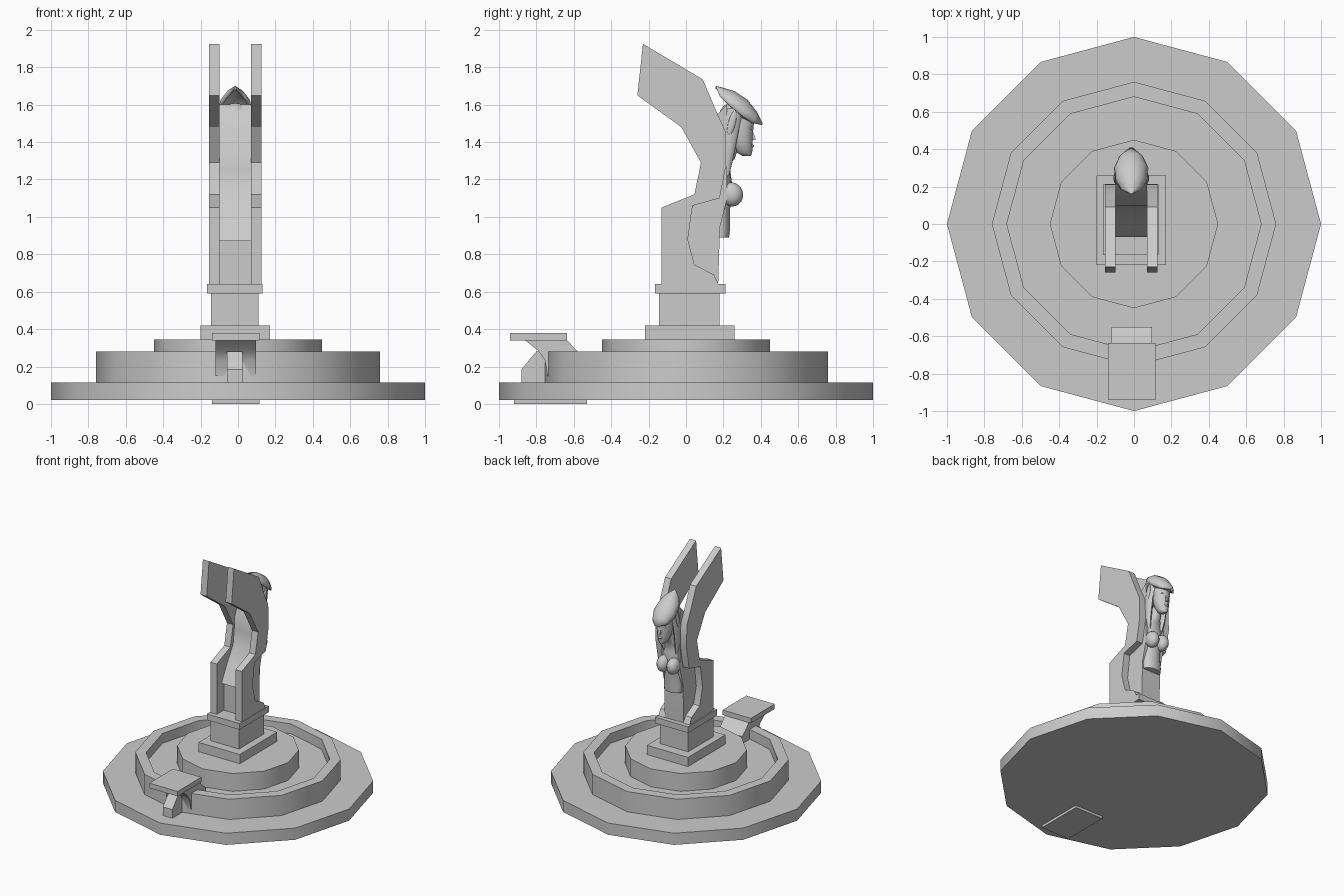
import bpy, bmesh
from math import sin, cos, pi, radians
from mathutils import Vector, Matrix

cube = bpy.data.objects.get("Cube")
if cube:
    bpy.data.objects.remove(cube, do_unlink=True)

stone = bpy.data.materials.new("grey_stone")
stone.use_nodes = True
stone.diffuse_color = (0.6, 0.6, 0.6, 1)
stone.node_tree.nodes["Principled BSDF"].inputs["Base Color"].default_value = (0.6, 0.6, 0.6, 1)
CX = -0.015  # statue centre line


def finish(name, bm, angle=35):
    bmesh.ops.recalc_face_normals(bm, faces=bm.faces)
    mesh = bpy.data.meshes.new(name)
    bm.to_mesh(mesh)
    bm.free()
    ob = bpy.data.objects.new(name, mesh)
    bpy.context.collection.objects.link(ob)
    mesh.materials.append(stone)
    bpy.ops.object.select_all(action='DESELECT')
    ob.select_set(True)
    bpy.context.view_layer.objects.active = ob
    bpy.ops.object.shade_smooth_by_angle(angle=radians(angle))
    return ob


def box(name, x0, x1, y0, y1, z0, z1):
    bm = bmesh.new()
    bmesh.ops.create_cube(bm, size=1)
    for v in bm.verts:
        v.co = Vector(((x0 + x1) / 2 + v.co.x * (x1 - x0),
                       (y0 + y1) / 2 + v.co.y * (y1 - y0),
                       (z0 + z1) / 2 + v.co.z * (z1 - z0)))
    return finish(name, bm)


def slab(name, profile, x0, x1, angle=25):
    """Extrude a (y, z) outline from x0 to x1."""
    bm = bmesh.new()
    face = bm.faces.new([bm.verts.new((x0, y, z)) for y, z in profile])
    out = bmesh.ops.extrude_face_region(bm, geom=[face])["geom"]
    bmesh.ops.translate(bm, vec=(x1 - x0, 0, 0),
                        verts=[g for g in out if isinstance(g, bmesh.types.BMVert)])
    return finish(name, bm, angle)


def loft(name, rings, n=16, cap=True, angle=50):
    """Skin a stack of horizontal ellipses: (x, y, z, rx, ry)."""
    bm = bmesh.new()
    loops = [[bm.verts.new((x + rx * cos(2 * pi * i / n), y + ry * sin(2 * pi * i / n), z))
              for i in range(n)] for x, y, z, rx, ry in rings]
    for a, b in zip(loops, loops[1:]):
        for i in range(n):
            j = (i + 1) % n
            bm.faces.new((a[i], a[j], b[j], b[i]))
    if cap:
        bm.faces.new(loops[0])
        bm.faces.new(loops[-1])
    return finish(name, bm, angle)


def ball(name, centre, radii, tilt=0):
    bm = bmesh.new()
    bmesh.ops.create_uvsphere(bm, u_segments=14, v_segments=10, radius=1)
    bm.transform(Matrix.Translation(centre) @ Matrix.Rotation(tilt, 4, 'X')
                 @ Matrix.Diagonal((*radii, 1)))
    return finish(name, bm, 60)


def disc(name, steps):
    return loft(name, [(0, 0, z, r, r) for r, z in steps], 12, angle=35)


# Twelve-sided fountain steps and basin
disc("base_step", [(1, 0.02), (1, 0.115)])
disc("basin", [(0.76, 0.115), (0.76, 0.28), (0.68, 0.28), (0.68, 0.2)])
disc("inner_step", [(0.45, 0.19), (0.45, 0.345)])
box("under_plate", -0.14, 0.115, -0.92, -0.53, 0, 0.021)

# Square pedestal
box("plinth", -0.2, 0.17, -0.22, 0.26, 0.34, 0.42)
box("pedestal", -0.145, 0.11, -0.145, 0.18, 0.42, 0.59)
box("pedestal_cap", -0.165, 0.13, -0.165, 0.21, 0.59, 0.64)

# Ledge in front, with curved bracket and foot
box("ledge_top", -0.14, 0.115, -0.94, -0.635, 0.34, 0.38)
slab("ledge_bracket", [(-0.86, 0.34), (-0.79, 0.285), (-0.755, 0.235), (-0.74, 0.15),
                       (-0.68, 0.15), (-0.55, 0.2), (-0.55, 0.26), (-0.59, 0.29),
                       (-0.635, 0.34)], -0.12, 0.095)
slab("ledge_foot", [(-0.88, 0.115), (-0.88, 0.185), (-0.8, 0.28), (-0.74, 0.28),
                    (-0.74, 0.115)], -0.06, 0.025)

# Two tall wing slabs
wing = [(-0.13, 0.64), (-0.13, 1.05), (0.045, 1.12), (0.08, 1.29), (-0.025, 1.48),
        (-0.26, 1.65), (-0.23, 1.925), (0.09, 1.735), (0.16, 1.57), (0.21, 1.46),
        (0.215, 1.28), (0.18, 1.1), (0.035, 1.06), (0.01, 0.88), (0.045, 0.745),
        (0.15, 0.69), (0.175, 0.64)]
slab("right_wing", wing, -0.155, -0.1)
slab("left_wing", wing, 0.07, 0.125)

# Body block and cloak filling the gap between the wings
slab("lower_body", [(-0.04, 0.64), (-0.04, 0.9), (0.1, 1.1), (0.17, 1.1), (0.18, 0.9),
                    (0.172, 0.64)], -0.1, 0.07)
slab("cloak", [(-0.07, 0.87), (0.0, 1.0), (0.08, 1.13), (0.095, 1.25), (0.1, 1.35),
               (0.15, 1.46), (0.17, 1.55), (0.22, 1.6), (0.22, 1.1), (0.17, 0.9)],
     -0.1, 0.07, 50)

# Torso, bust and neck
loft("torso", [(CX, 0.185, 0.89, 0.075, 0.045), (CX, 0.185, 0.93, 0.078, 0.05),
               (CX, 0.18, 1.04, 0.07, 0.055), (CX, 0.18, 1.13, 0.085, 0.075),
               (CX, 0.18, 1.22, 0.09, 0.06), (CX, 0.19, 1.28, 0.075, 0.045),
               (CX, 0.22, 1.31, 0.04, 0.04), (CX, 0.25, 1.4, 0.035, 0.04)])
for side, label in ((-1, "right"), (1, "left")):
    ball(label + "_breast", (CX + side * 0.045, 0.245, 1.12), (0.048, 0.06, 0.065), 0.3)
    # Hair lock, ear and eyelid beside the face
    loft(label + "_hair_lock", [(CX + side * 0.05, 0.215, 1.19, 0.008, 0.008),
                                (CX + side * 0.065, 0.225, 1.3, 0.02, 0.025),
                                (CX + side * 0.07, 0.235, 1.45, 0.02, 0.045),
                                (CX + side * 0.06, 0.26, 1.58, 0.02, 0.045)], 8)
    ball(label + "_ear", (CX + side * 0.085, 0.245, 1.5), (0.01, 0.02, 0.07), -0.25)
    ball(label + "_eyelid", (CX + side * 0.027, 0.342, 1.475), (0.016, 0.012, 0.009))

# Head and face
loft("face", [(CX, 0.325, 1.325, 0.016, 0.022), (CX, 0.312, 1.345, 0.035, 0.042),
              (CX, 0.3, 1.39, 0.052, 0.056), (CX, 0.293, 1.45, 0.06, 0.065),
              (CX, 0.285, 1.52, 0.064, 0.08), (CX, 0.275, 1.58, 0.055, 0.07)])
slab("nose", [(0.35, 1.475), (0.374, 1.415), (0.345, 1.405)], CX - 0.01, CX + 0.01)
ball("lips", (CX, 0.352, 1.38), (0.018, 0.012, 0.009))
ball("hair_back", (CX, 0.24, 1.51), (0.085, 0.07, 0.1))

# Crested cap: curved strips sweeping from the rear peak down to the brow
bm = bmesh.new()
spine = [(0.16, 1.7, 0.003), (0.2, 1.69, 0.055), (0.26, 1.672, 0.085),
         (0.33, 1.625, 0.092), (0.38, 1.56, 0.065), (0.41, 1.5, 0.01)]
rows = []
for y, z, w in spine:
    rows.append([bm.verts.new((CX + w * sin(a), y - 0.03 * (1 - cos(a)) * w / 0.09,
                               z - 0.08 * (1 - cos(a)) * w / 0.09))
                 for a in [(k - 4) * pi / 8 for k in range(9)]])
for a, b in zip(rows, rows[1:]):
    for i in range(8):
        bm.faces.new((a[i], a[i + 1], b[i + 1], b[i]))
cap = finish("cap", bm, 40)
thick = cap.modifiers.new("thickness", 'SOLIDIFY')
thick.thickness = 0.015
thick.offset = -1

# Brow band under the cap
ball("brow_band", (CX, 0.3, 1.55), (0.082, 0.1, 0.03), -0.45)
